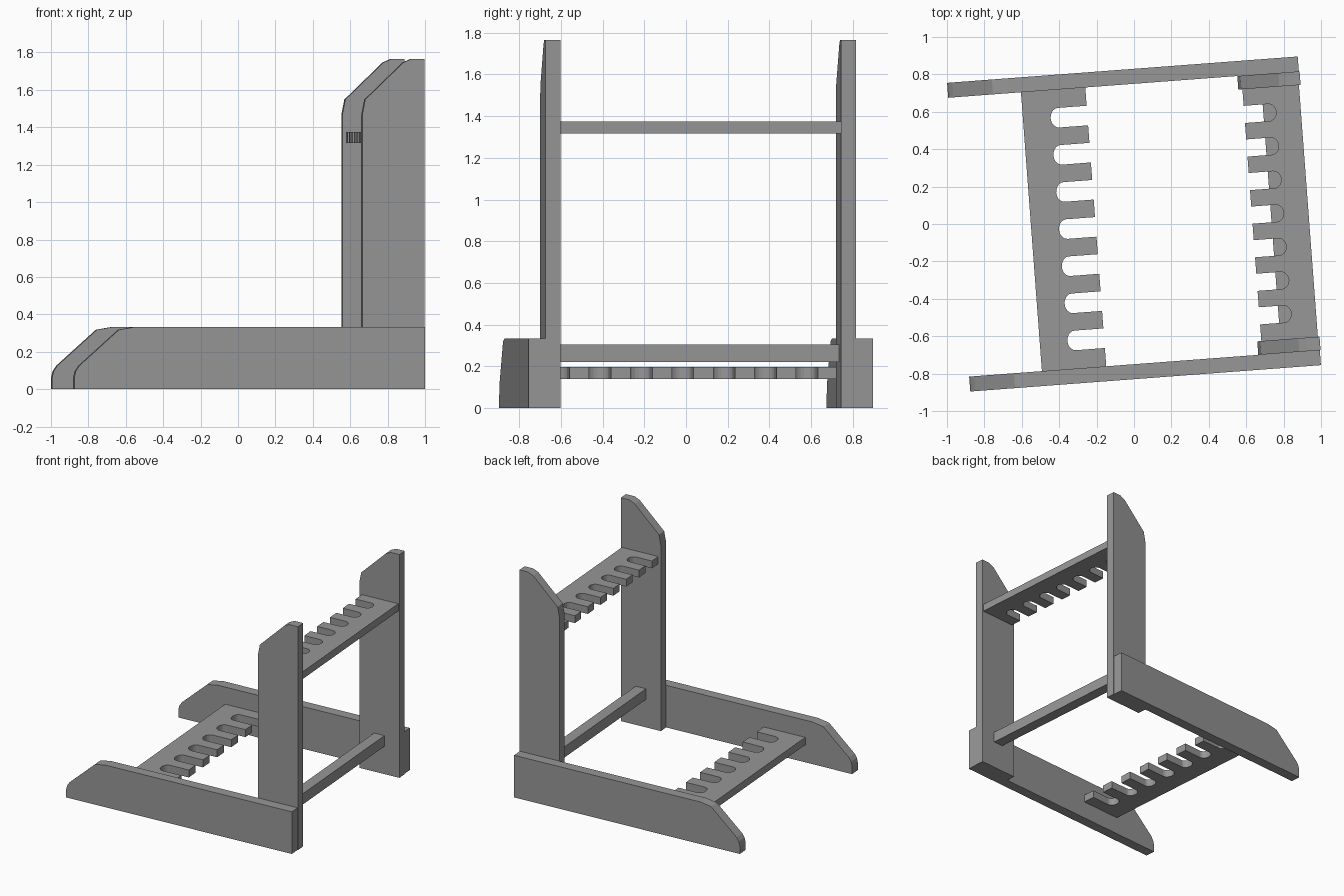
import bpy, bmesh, math
from mathutils import Matrix

if "Cube" in bpy.data.objects:
    bpy.data.objects.remove(bpy.data.objects["Cube"])

TURN = Matrix.Rotation(math.radians(4.3), 4, 'Z')   # whole rack sits slightly turned

# Dark grey finish shared by every part
grey = bpy.data.materials.new("dark_grey")
grey.diffuse_color = (0.31, 0.31, 0.31, 1)
grey.use_nodes = True
grey.node_tree.nodes["Principled BSDF"].inputs["Base Color"].default_value = grey.diffuse_color


def prism(name, outline, lo, hi, upright=False):
    """Extrude a 2D outline along z, or along y when upright (outline is then x, z)."""
    bm = bmesh.new()
    place = (lambda a, b, d: (a, d, b)) if upright else (lambda a, b, d: (a, b, d))
    face = bm.faces.new([bm.verts.new(place(a, b, lo)) for a, b in outline])
    ext = bmesh.ops.extrude_face_region(bm, geom=[face])
    verts = [g for g in ext["geom"] if isinstance(g, bmesh.types.BMVert)]
    offset = (0, hi - lo, 0) if upright else (0, 0, hi - lo)
    bmesh.ops.translate(bm, verts=verts, vec=offset)
    bmesh.ops.recalc_face_normals(bm, faces=bm.faces)
    bm.transform(TURN)
    mesh = bpy.data.meshes.new(name)
    bm.to_mesh(mesh)
    bm.free()
    mesh.materials.append(grey)
    obj = bpy.data.objects.new(name, mesh)
    bpy.context.collection.objects.link(obj)
    return obj


def comb(x_back, x_tip, x_slot, half, count, pitch, width, depth=0.042):
    """Board outline with round-ended slots cut into the x_tip edge."""
    s = 1 if x_tip > x_back else -1
    r = width / 2
    pts = [(x_back, -half), (x_tip, -half)]
    for i in range(count):
        c = (i - (count - 1) / 2) * pitch
        pts.append((x_tip, c - r))
        for k in range(11):
            a = -math.pi / 2 + math.pi * k / 10
            pts.append((x_slot + s * depth * (1 - math.cos(a)), c + r * math.sin(a)))
        pts.append((x_tip, c + r))
    return pts + [(x_tip, half), (x_back, half)]


# Side profiles (x, z) with the chamfered, softened ends
rail = [(0.94, 0), (0.94, 0.333), (-0.612, 0.333), (-0.70, 0.318),
        (-0.913, 0.125), (-0.932, 0.096), (-0.94, 0.064), (-0.94, 0)]
post = [(0.944, 0), (0.944, 1.765), (0.872, 1.765), (0.83, 1.746),
        (0.626, 1.548), (0.61, 1.466), (0.61, 0)]

# Base rails on the outside, uprights against their inner faces
for side, s in (("front", -1), ("back", 1)):
    prism(side + "_base_rail", rail, s * 0.7475, s * 0.8275, upright=True)
    prism(side + "_upright", post, s * 0.675, s * 0.7475, upright=True)

# Slotted shelves
prism("lower_slotted_shelf", comb(-0.55, -0.205, -0.402, 0.7475, 7, 0.199, 0.105), 0.139, 0.198)
prism("upper_slotted_shelf", comb(0.935, 0.632, 0.803, 0.675, 7, 0.18, 0.092), 1.317, 1.375)

# Square crossbar between the uprights
prism("crossbar", [(0.734, -0.675), (0.82, -0.675), (0.82, 0.675), (0.734, 0.675)], 0.22, 0.305)
